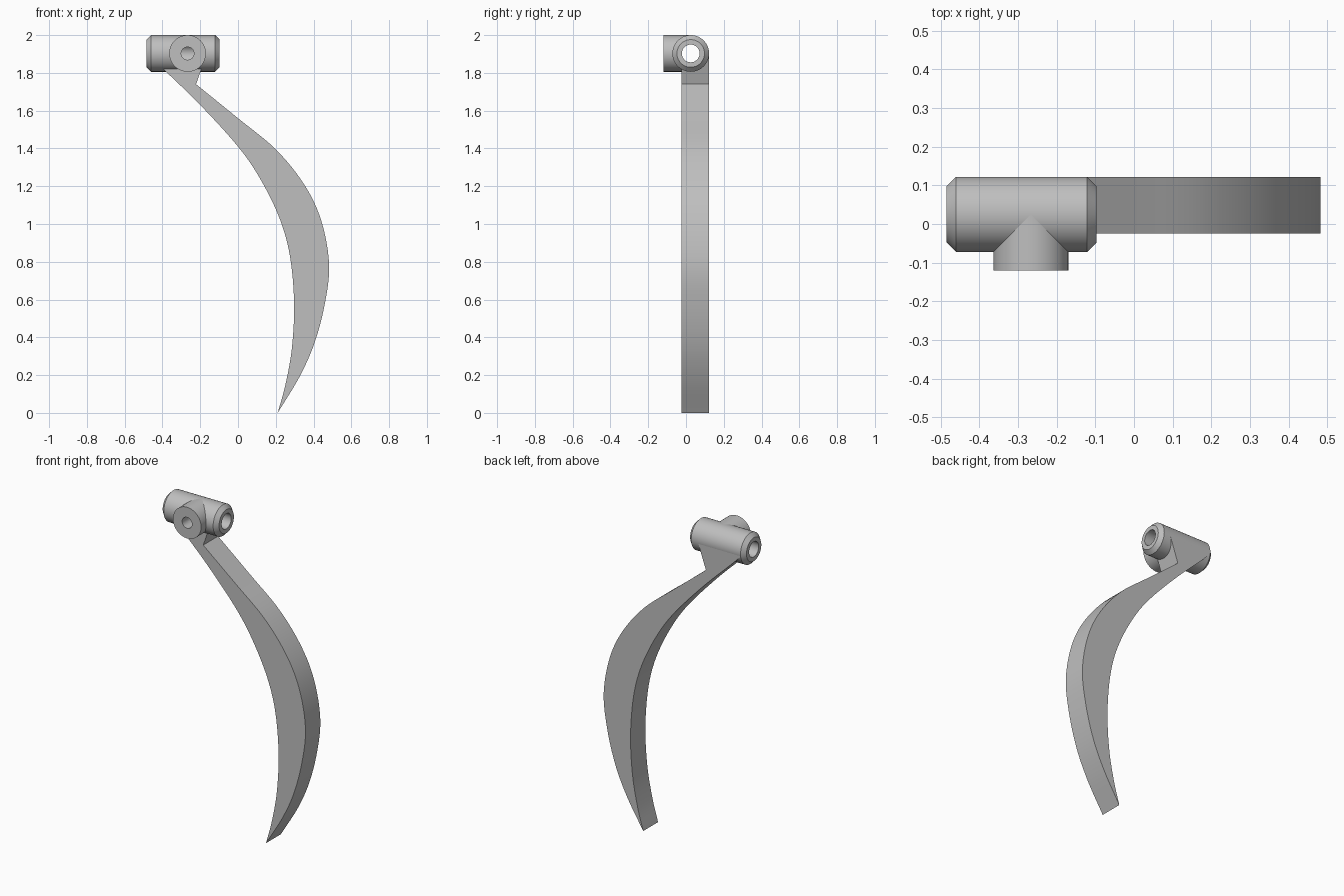
import bpy, bmesh
from math import sin, cos, tau
from mathutils import Vector

cube = bpy.data.objects.get("Cube")
if cube:
    bpy.data.objects.remove(cube)

grey = bpy.data.materials.new("plain grey")
grey.use_nodes = True
colour = (0.52, 0.52, 0.52, 1)
grey.diffuse_color = colour
grey.node_tree.nodes["Principled BSDF"].inputs["Base Color"].default_value = colour

AXIS_Y, AXIS_Z, BOSS_X, RADIUS = 0.025, 1.903, -0.267, 0.097


def finish(name, bm):
    bmesh.ops.recalc_face_normals(bm, faces=bm.faces)
    mesh = bpy.data.meshes.new(name)
    bm.to_mesh(mesh)
    bm.free()
    mesh.materials.append(grey)
    obj = bpy.data.objects.new(name, mesh)
    bpy.context.collection.objects.link(obj)
    return obj


def lathe(name, axis, profile, segments=64):
    """Solid of revolution; profile holds (position along axis, radius)."""
    bm = bmesh.new()
    rings = []
    for t, r in profile:
        ring = []
        for i in range(segments):
            a, b = r * cos(tau * i / segments), r * sin(tau * i / segments)
            co = (t, AXIS_Y + a, AXIS_Z + b) if axis == "X" else (BOSS_X + a, t, AXIS_Z + b)
            ring.append(bm.verts.new(co))
        rings.append(ring)
    for lo, hi in zip(rings, rings[1:]):
        for i in range(segments):
            j = (i + 1) % segments
            bm.faces.new((lo[i], lo[j], hi[j], hi[i]))
    bm.faces.new(rings[0])
    bm.faces.new(rings[-1])
    return finish(name, bm)


def spline(points, steps=6):
    """Smooth curve through the points."""
    p = [Vector(q) for q in points]
    p = [2 * p[0] - p[1]] + p + [2 * p[-1] - p[-2]]
    out = []
    for a, b, c, d in zip(p, p[1:], p[2:], p[3:]):
        for k in range(steps):
            t = k / steps
            out.append(0.5 * (2 * b + (c - a) * t + (2 * a - 5 * b + 4 * c - d) * t ** 2
                              + (3 * b - a - 3 * c + d) * t ** 3))
    return out + [p[-2]]


# Chamfered barrel and the boss on its front
barrel = lathe("barrel", "X", [(-0.485, 0.073), (-0.461, RADIUS), (-0.121, RADIUS), (-0.097, 0.073)])
boss = lathe("boss", "Y", [(-0.12, RADIUS), (AXIS_Y, RADIUS)])

# Curved blade with its neck running up into the barrel
inner = spline([(-0.39, 1.815), (-0.2, 1.63), (0, 1.41), (0.12, 1.235), (0.22, 1.03),
                (0.275, 0.83), (0.297, 0.58), (0.285, 0.34), (0.25, 0.145), (0.21, 0)])
outer = spline([(-0.222, 1.74), (0, 1.56), (0.2, 1.395), (0.35, 1.21), (0.44, 1.02),
                (0.482, 0.79), (0.46, 0.58), (0.405, 0.37), (0.325, 0.19), (0.21, 0)])
neck = [Vector(q) for q in ((-0.165, AXIS_Z), (-0.455, AXIS_Z), (-0.455, 1.88))]
outline = inner + outer[-2::-1] + neck
bm = bmesh.new()
front = bm.faces.new([bm.verts.new((q.x, -0.025, q.y)) for q in outline])
back = bmesh.ops.extrude_face_region(bm, geom=[front], use_keep_orig=True)
bmesh.ops.translate(bm, vec=(0, 0.146, 0),
                    verts=[v for v in back["geom"] if isinstance(v, bmesh.types.BMVert)])
blade = finish("blade", bm)

# Bore along the barrel and pin hole through the boss
cutters = [lathe("bore_cutter", "X", [(-0.7, 0.047), (0.1, 0.047)], 48),
           lathe("pin_cutter", "Y", [(-0.3, 0.034), (AXIS_Y, 0.034)], 32)]
for part in (barrel, boss, blade):
    for cutter in cutters:
        cutter.hide_render = True
        mod = part.modifiers.new("hole", "BOOLEAN")
        mod.object, mod.operation, mod.solver = cutter, "DIFFERENCE", "EXACT"
        bpy.ops.object.select_all(action="DESELECT")
        part.select_set(True)
        bpy.context.view_layer.objects.active = part
        bpy.ops.object.modifier_apply(modifier=mod.name)
    bpy.ops.object.shade_smooth_by_angle()
for cutter in cutters:
    bpy.data.objects.remove(cutter)
